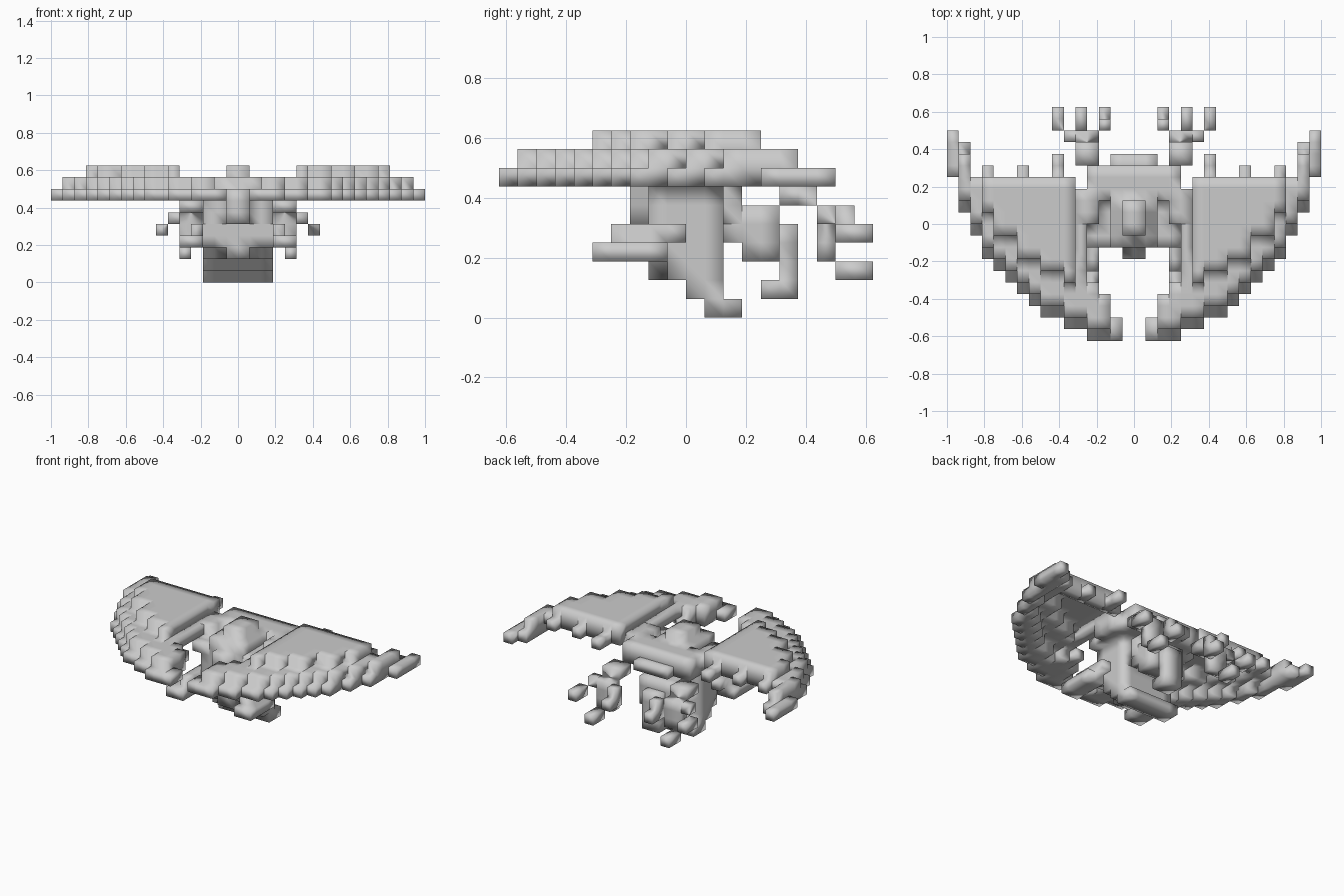
import bpy, bmesh

if "Cube" in bpy.data.objects:
    bpy.data.objects.remove(bpy.data.objects["Cube"])

U = 0.0625  # one voxel; all coordinates below are in voxels
DIRS = {(1, 0, 0): ((1, 0, 0), (1, 1, 0), (1, 1, 1), (1, 0, 1)),
        (-1, 0, 0): ((0, 0, 0), (0, 0, 1), (0, 1, 1), (0, 1, 0)),
        (0, 1, 0): ((0, 1, 0), (0, 1, 1), (1, 1, 1), (1, 1, 0)),
        (0, -1, 0): ((0, 0, 0), (1, 0, 0), (1, 0, 1), (0, 0, 1)),
        (0, 0, 1): ((0, 0, 1), (1, 0, 1), (1, 1, 1), (0, 1, 1)),
        (0, 0, -1): ((0, 0, 0), (0, 1, 0), (1, 1, 0), (1, 0, 0))}
parts = {}
filled = set()


def part(name, boxes, mirror=False):
    """Register the voxels of boxes (x0, x1, y0, y1, z0, z1)."""
    cells = set()
    for x0, x1, y0, y1, z0, z1 in boxes:
        for x in range(x0, x1):
            for y in range(y0, y1):
                for z in range(z0, z1):
                    cells.add((x, y, z))
                    if mirror:
                        cells.add((-1 - x, y, z))
    parts[name] = cells - filled
    filled.update(cells)


def build(name, cells, by_column):
    """Skin the exposed voxel faces, merge flat areas, shade smooth."""
    bm = bmesh.new()
    verts = {}
    for c in sorted(cells):
        for d, quad in DIRS.items():
            if tuple(a + b for a, b in zip(c, d)) in filled:
                continue
            f = []
            for q in quad:
                # wing feathers stay separate strips, one per column
                k = tuple(a + b for a, b in zip(c, q)) + ((c[0],) if by_column else (0,))
                if k not in verts:
                    verts[k] = bm.verts.new([i * U for i in k[:3]])
                f.append(verts[k])
            bm.faces.new(f)
    bmesh.ops.dissolve_limit(bm, angle_limit=0.02, verts=bm.verts[:], edges=bm.edges[:])
    bmesh.ops.triangulate(bm, faces=bm.faces[:])
    for f in bm.faces:
        f.smooth = True
    me = bpy.data.meshes.new(name)
    bm.to_mesh(me)
    bm.free()
    bpy.context.collection.objects.link(bpy.data.objects.new(name, me))


# Torso, chest ridge and back
part("torso", [(-2, 2, -2, 3, 5, 9), (-1, 1, -3, -2, 5, 8),
               (-2, 2, 3, 5, 7, 9), (-1, 1, -1, 2, 9, 10)])

# Head with hooked beak
part("head", [(-2, 2, 3, 5, 3, 6), (-2, 2, 2, 3, 4, 6), (-2, 2, 5, 6, 7, 8)])
part("beak", [(-1, 1, 5, 6, 1, 5), (-1, 1, 4, 5, 1, 2)])

# Tail fan stepping down and curling at the tip
part("tail", [(-3, 3, -2, 0, 3, 5), (-3, 3, -1, 0, 2, 4), (-3, 3, 0, 1, 1, 5),
              (-3, 3, 1, 2, 0, 4), (-3, 3, 2, 3, 0, 1), (-1, 1, -2, -1, 2, 3)])

# Lower side feathers
part("side_feathers", [(3, 4, -4, 0, 4, 5), (3, 5, -5, -1, 3, 4)], True)

# Shoulders joining the wings
part("shoulders", [(2, 4, 2, 5, 7, 9), (2, 4, -2, 2, 7, 8), (2, 3, -2, 2, 4, 7),
                   (3, 5, 0, 3, 7, 9)], True)

# Legs and talons
part("legs", [(3, 5, 5, 7, 6, 7), (3, 5, 7, 8, 3, 6)], True)
part("talons", [(2, 3, 8, 9, 5, 6), (2, 3, 8, 10, 4, 5), (4, 5, 8, 10, 2, 3),
                (5, 6, 7, 8, 5, 6), (6, 7, 8, 10, 4, 5)], True)

# Wings: feather columns x -> (trailing y, crest y, leading y)
wing = [(1, 2, -10, -8, 7, 8), (2, 3, -10, -6, 7, 8), (2, 3, -9, -6, 8, 9),
        (3, 4, -10, -4, 7, 8), (3, 4, -9, -5, 8, 9), (4, 5, -9, -5, 7, 8),
        (4, 5, -8, 3, 8, 9), (15, 16, 4, 8, 7, 8)]
cols = {5: (-9, -5, 4), 6: (-8, -4, 6), 7: (-8, -4, 4), 8: (-7, -3, 4),
        9: (-6, -3, 5), 10: (-5, -1, 4), 11: (-4, -1, 4), 12: (-3, 1, 5)}
for x, (lo, crest, hi) in cols.items():
    wing += [(x, x + 1, lo, lo + 3, 7, 8),          # drooping trailing edge
             (x, x + 1, lo + 1, crest + 2, 8, 9),   # middle of the feather
             (x, x + 1, crest, 4, 9, 10),           # raised crest
             (x, x + 1, 3, hi, 8, 9)]               # leading edge
# Low outer feathers
wing += [(13, 14, -1, 2, 7, 8), (13, 14, 0, 4, 8, 9),
         (14, 15, 1, 7, 7, 8), (14, 15, 2, 6, 8, 9)]
part("wings", wing, True)

for n, c in parts.items():
    build(n, c, n == "wings")
